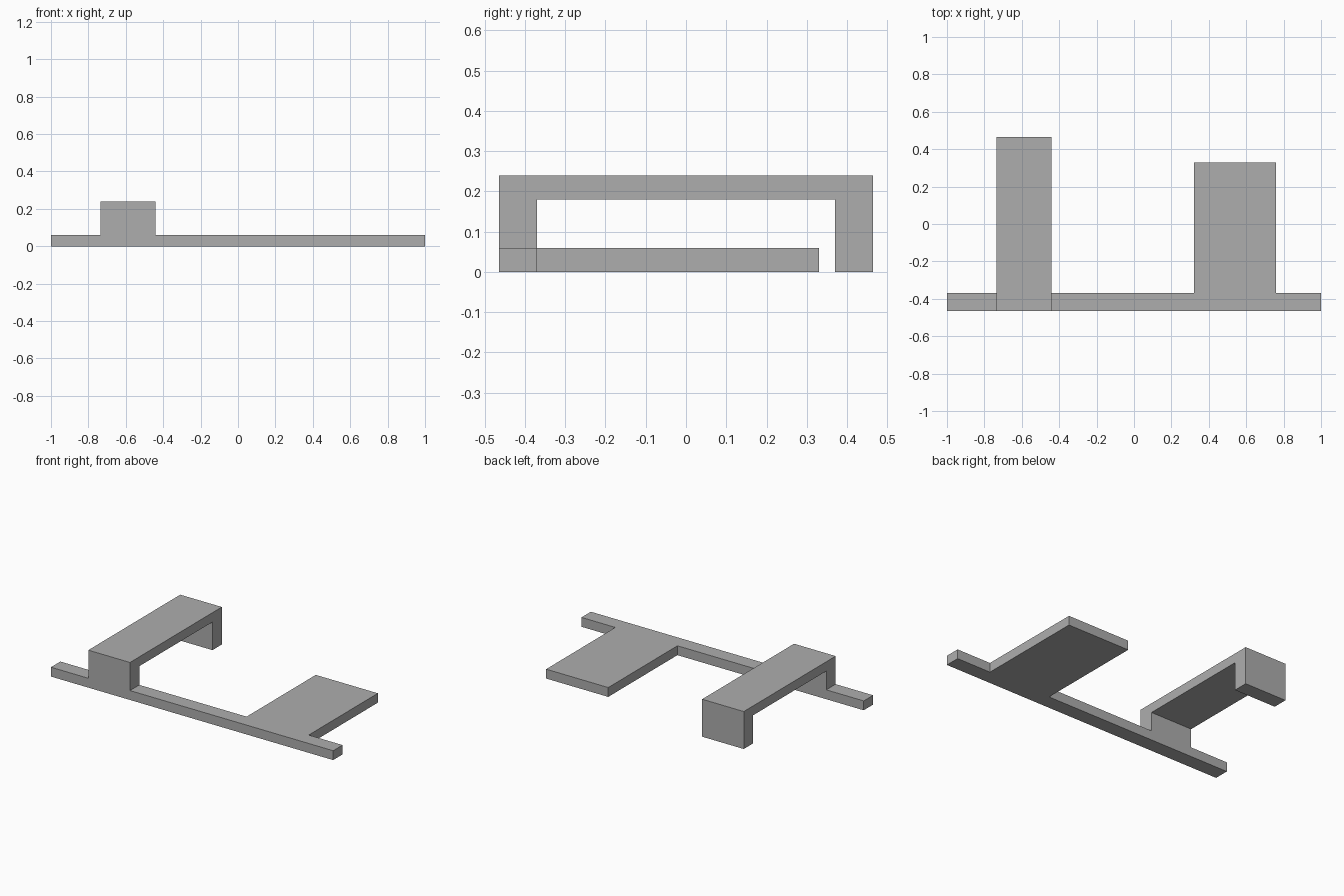
import bpy
import bmesh
from mathutils import Vector

cube = bpy.data.objects.get("Cube")
if cube:
    bpy.data.objects.remove(cube, do_unlink=True)

THICK = 0.06                 # plate thickness
TOP = 0.24                   # bridge height
FRONT, BAR_BACK = -0.465, -0.37
BACK, LEG_FRONT = 0.465, 0.37
TAB_BACK = 0.33

grey = bpy.data.materials.new("plain_grey")
grey.use_nodes = True
colour = (0.42, 0.42, 0.42, 1)
grey.diffuse_color = colour
grey.node_tree.nodes["Principled BSDF"].inputs["Base Color"].default_value = colour


def extrude_outline(name, outline, depth):
    """Solid made by sweeping a closed outline along a vector."""
    bm = bmesh.new()
    face = bm.faces.new([bm.verts.new(p) for p in outline])
    swept = bmesh.ops.extrude_face_region(bm, geom=[face])["geom"]
    moved = [v for v in swept if isinstance(v, bmesh.types.BMVert)]
    bmesh.ops.translate(bm, verts=moved, vec=Vector(depth))
    bmesh.ops.recalc_face_normals(bm, faces=bm.faces)
    mesh = bpy.data.meshes.new(name)
    bm.to_mesh(mesh)
    bm.free()
    mesh.materials.append(grey)
    obj = bpy.data.objects.new(name, mesh)
    bpy.context.collection.objects.link(obj)
    return obj


# Flat bar with a wide tab, drawn in plan
plan = [(-1, FRONT), (1, FRONT), (1, BAR_BACK), (0.76, BAR_BACK),
        (0.76, TAB_BACK), (0.32, TAB_BACK), (0.32, BAR_BACK), (-1, BAR_BACK)]
base = extrude_outline("bar_with_tab_and_bridge",
                       [(x, y, 0) for x, y in plan], (0, 0, THICK))

# Raised bridge, drawn from the side
side = [(FRONT, 0), (BAR_BACK, 0), (BAR_BACK, TOP - THICK),
        (LEG_FRONT, TOP - THICK), (LEG_FRONT, 0), (BACK, 0),
        (BACK, TOP), (FRONT, TOP)]
bridge = extrude_outline("bridge", [(-0.735, y, z) for y, z in side],
                         (0.295, 0, 0))

# Join both into one clean solid
union = base.modifiers.new("join_bridge", 'BOOLEAN')
union.operation = 'UNION'
union.solver = 'EXACT'
union.object = bridge
bpy.context.view_layer.objects.active = base
base.select_set(True)
bpy.ops.object.modifier_apply(modifier=union.name)
bpy.data.objects.remove(bridge, do_unlink=True)
